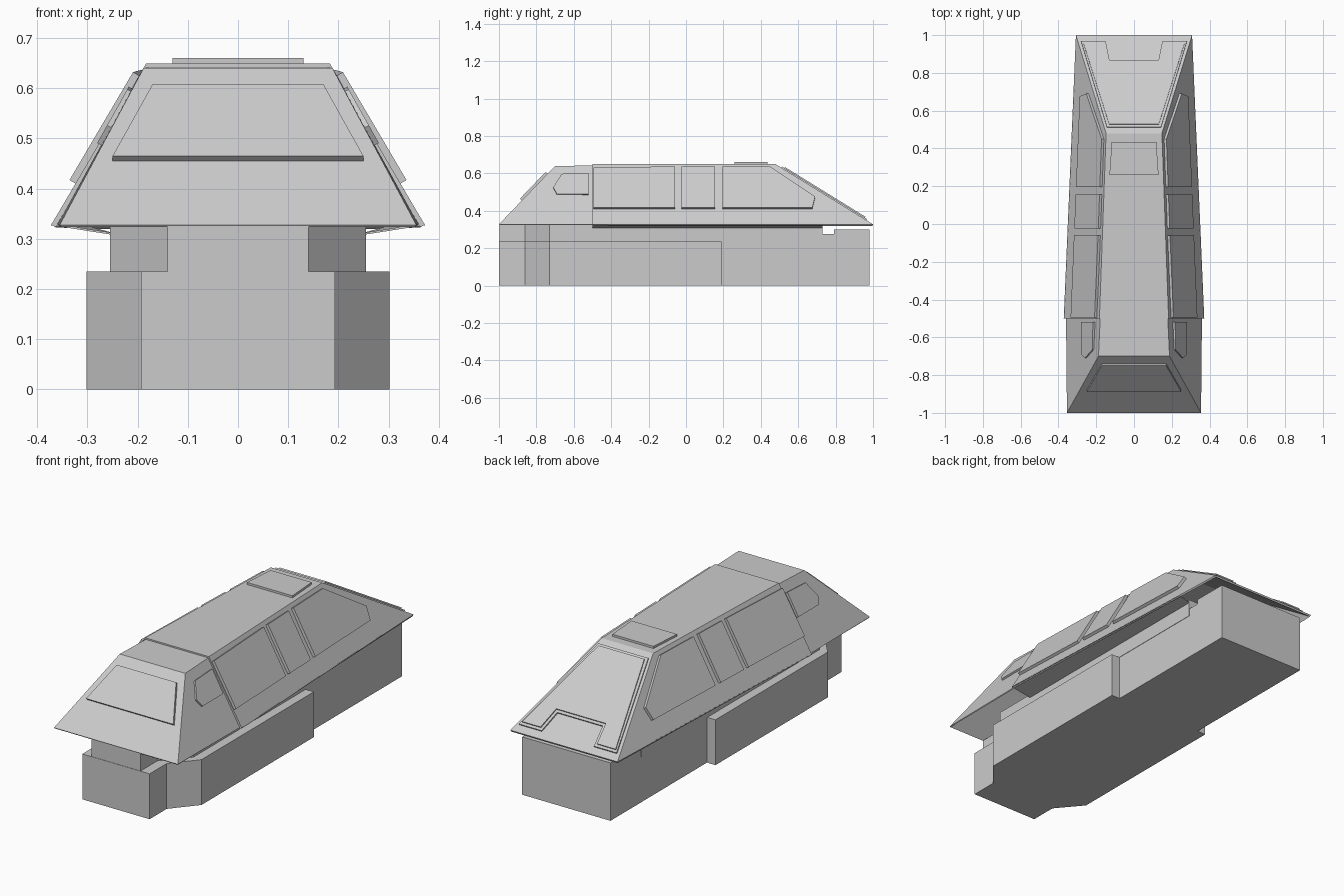
import bpy
import bmesh
from mathutils import Vector

cube = bpy.data.objects.get("Cube")
if cube:
    bpy.data.objects.remove(cube, do_unlink=True)

grey = bpy.data.materials.new("light_grey")
grey.use_nodes = True
grey.diffuse_color = (0.6, 0.6, 0.6, 1)
grey.node_tree.nodes["Principled BSDF"].inputs["Base Color"].default_value = (0.6, 0.6, 0.6, 1)


def make(name, bm):
    mesh = bpy.data.meshes.new(name)
    bm.to_mesh(mesh)
    bm.free()
    mesh.materials.append(grey)
    obj = bpy.data.objects.new(name, mesh)
    bpy.context.collection.objects.link(obj)
    return obj


def sheet(name, polys, thickness):
    """Open shell from outward-facing polygons, thickened inward."""
    bm = bmesh.new()
    for poly in polys:
        bm.faces.new([bm.verts.new(p) for p in poly])
    bmesh.ops.remove_doubles(bm, verts=bm.verts, dist=0.0005)
    bmesh.ops.recalc_face_normals(bm, faces=bm.faces)
    bm.normal_update()
    top = max(bm.faces, key=lambda f: f.calc_center_median().z)
    if top.normal.z < 0:
        bmesh.ops.reverse_faces(bm, faces=bm.faces)
    obj = make(name, bm)
    mod = obj.modifiers.new("thickness", 'SOLIDIFY')
    mod.thickness = thickness
    mod.offset = -1
    return obj


def plate(name, pts, out, height, sink=0.006):
    """Flat panel raised from the surface it lies on."""
    bm = bmesh.new()
    face = bm.faces.new([bm.verts.new(p) for p in pts])
    face.normal_update()
    n = face.normal.copy()
    if n.dot(Vector(out)) < 0:
        n = -n
    bmesh.ops.translate(bm, verts=bm.verts, vec=-n * sink)
    ext = bmesh.ops.extrude_face_region(bm, geom=[face], use_keep_orig=True)
    verts = [g for g in ext["geom"] if isinstance(g, bmesh.types.BMVert)]
    bmesh.ops.translate(bm, verts=verts, vec=n * (height + sink))
    bmesh.ops.recalc_face_normals(bm, faces=bm.faces)
    return make(name, bm)


def both(half):
    """Mirror a half outline of (x, y) across x = 0."""
    return half + [(-x, y) for x, y in reversed(half)]


def prism(name, half, z0, z1):
    return plate(name, [(x, y, z0) for x, y in both(half)], (0, 0, 1), z1 - z0, 0)


# Lower hull with side pods, upper hull and stern block
prism("lower_hull", [(0.193, -1), (0.193, -0.86), (0.302, -0.73),
                     (0.302, 0.19), (0.253, 0.19), (0.253, 0.73)], 0, 0.235)
prism("upper_hull", [(0.14, -0.998), (0.14, -0.86), (0.255, -0.73), (0.255, 0.73)], 0.235, 0.326)
prism("stern_deck", [(0.253, 0.73), (0.253, 0.79)], 0, 0.275)
prism("stern_block", [(0.253, 0.79), (0.253, 0.98)], 0, 0.3)

EAVE, ROOF = 0.328, 0.649


def eave_x(y):
    return 0.372 - 0.043 * (y + 0.5)


def roof_x(y):
    return 0.183 - 0.036 * (y + 0.5)


def side_x(y, z):
    t = (z - EAVE) / (ROOF - EAVE)
    return eave_x(y) + (roof_x(y) - eave_x(y)) * t


def stern_z(y):
    return ROOF + (EAVE - ROOF) * (y - 0.48) / 0.52


# Main canopy: roof, two sides and sloping stern
top_corners = [(roof_x(-0.5), -0.5, ROOF), (roof_x(0.48), 0.48, ROOF)]
low_corners = [(eave_x(-0.5), -0.5, EAVE), (eave_x(1), 1, EAVE)]


def mirrored(p):
    return (-p[0], p[1], p[2])


def hood(name, tops, lows, end, thickness):
    right_t, right_l = [mirrored(p) for p in tops], [mirrored(p) for p in lows]
    return sheet(name, [tops + right_t[::-1],
                        tops + lows[::-1],
                        right_t + right_l[::-1],
                        [tops[end], lows[end], right_l[end], right_t[end]]], thickness)


hood("main_canopy", top_corners, low_corners, 1, 0.01)

# Cab canopy, set slightly inside the main one
hood("cab_canopy", [(0.188, -0.7, 0.64), (0.178, -0.48, 0.642)],
     [(0.355, -1, EAVE), (0.36, -0.48, EAVE)], 0, 0.006)

# Windscreen on the sloping nose
def nose_z(y):
    return EAVE + (0.64 - EAVE) * (y + 1) / 0.3


plate("windscreen", [(x, y, nose_z(y)) for x, y in both([(0.25, -0.878), (0.17, -0.74)])],
      (0, -1, 1), 0.014)

# Side windows, in (y, z)
windows = {
    "front_window": [(-0.495, 0.41), (-0.06, 0.41), (-0.06, 0.63), (-0.495, 0.625)],
    "middle_window": [(-0.025, 0.41), (0.155, 0.41), (0.155, 0.63), (-0.025, 0.63)],
    "rear_window": [(0.195, 0.41), (0.675, 0.41), (0.69, 0.47), (0.45, 0.63), (0.195, 0.63)],
}
cab_window = [(-0.69, 0.485), (-0.52, 0.485), (-0.52, 0.597), (-0.665, 0.592), (-0.71, 0.52)]
for side, s in (("left", 1), ("right", -1)):
    for name, pts in windows.items():
        plate(side + "_" + name, [(s * side_x(y, z), y, z) for y, z in pts], (s, 0, 1), 0.014)
    plate(side + "_cab_window",
          [(s * (0.358 - 0.175 * (z - EAVE) / (0.64 - EAVE)), y, z) for y, z in cab_window],
          (s, 0, 1), 0.012)

    # Soffit closing the gap between eave and hull
    soffit = [(s * eave_x(-0.5), -0.5, EAVE - 0.001), (s * eave_x(0.73), 0.73, EAVE - 0.001),
              (s * 0.25, 0.73, 0.308), (s * 0.25, -0.5, 0.308)]
    plate(side + "_soffit", soffit, (0, 0, 1), 0.004, 0)

# Stern door: two stacked panels with a notched lower edge
for name, d, h in (("stern_panel", 0, 0.007), ("stern_door", 0.012, 0.013)):
    half = [(0.143 - d, 0.51 + d), (0.28 - d, 0.965 - d),
            (0.15 + d, 0.965 - d), (0.13 + d, 0.865 - d)]
    plate(name, [(x, y, stern_z(y)) for x, y in both(half)], (0, 1, 1), h)

# Roof hatch
plate("roof_hatch", [(x, y, ROOF) for x, y in both([(0.13, 0.26), (0.118, 0.435)])],
      (0, 0, 1), 0.011)
